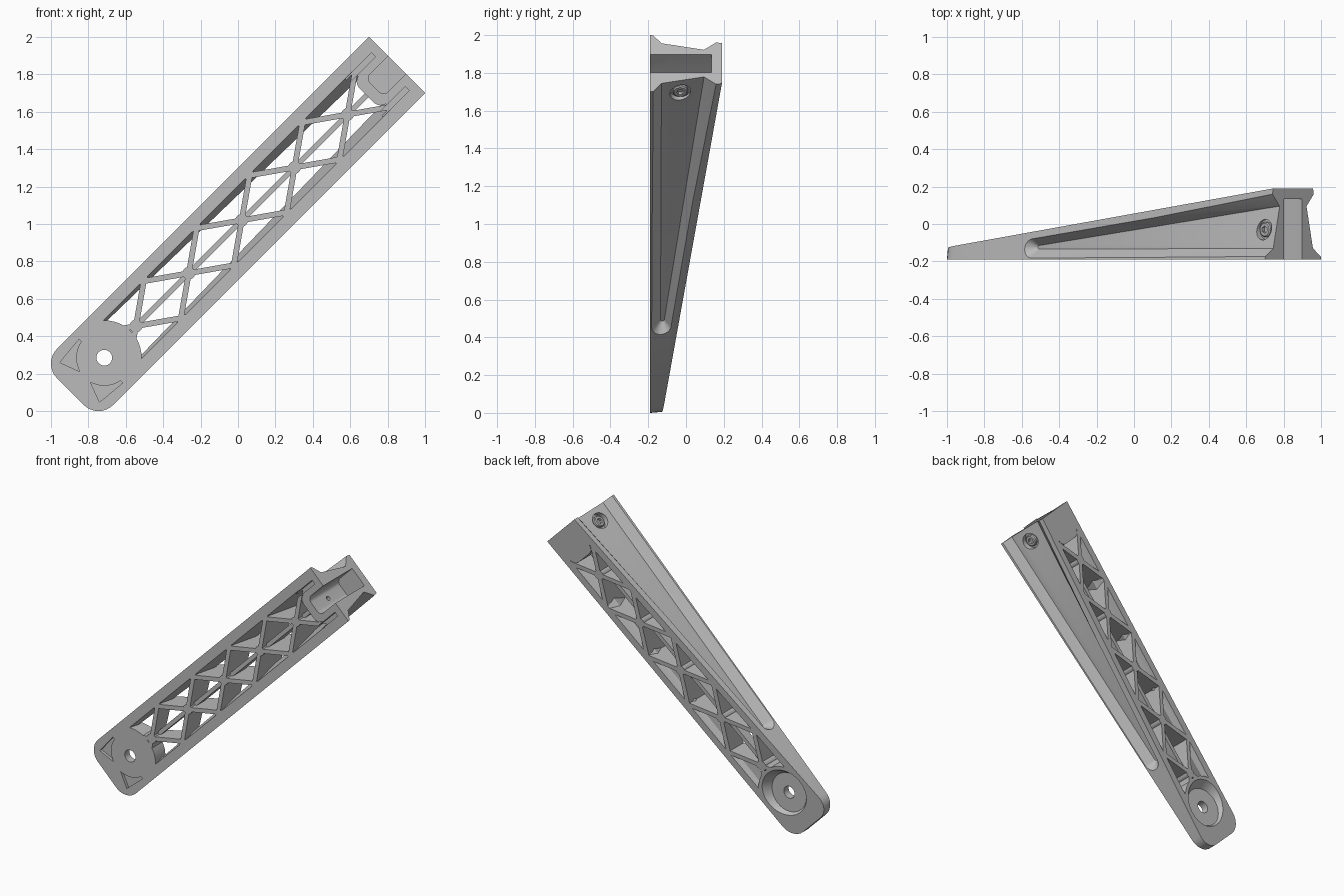
import bpy, bmesh, math
from mathutils import Vector

if "Cube" in bpy.data.objects:
    bpy.data.objects.remove(bpy.data.objects["Cube"], do_unlink=True)

grey = bpy.data.materials.new("plain_grey")
grey.use_nodes = True
colour = (0.5, 0.5, 0.5, 1)
grey.diffuse_color = colour
grey.node_tree.nodes["Principled BSDF"].inputs["Base Color"].default_value = colour

S = math.sqrt(0.5)
FRONT, END, PIVOT = -0.19, 1.91, -0.304


# Arm frame: u runs along the arm, v across it, y is depth
def place(u, v, y):
    return Vector(((u - v) * S - 0.5, y, (u + v) * S + 0.5))


def back(u):
    return 0.19 + 0.13 * (u - END)


def side(y):
    return 0.212 - 0.16 * (y - FRONT)


def volume(mesh):
    bm = bmesh.new()
    bm.from_mesh(mesh)
    v = bm.calc_volume(signed=True)
    bm.free()
    return v


# Closed triangulated solid through a list of matching rings
def loft(name, rings):
    bm = bmesh.new()
    loops = [[bm.verts.new(place(*p)) for p in ring] for ring in rings]
    n = len(loops[0])
    for a, b in zip(loops, loops[1:]):
        for i in range(n):
            j = (i + 1) % n
            bm.faces.new((a[i], a[j], b[j], b[i]))
    bm.faces.new(loops[0][::-1])
    bm.faces.new(loops[-1])
    bmesh.ops.triangulate(bm, faces=bm.faces[:])
    if bm.calc_volume(signed=True) < 0:
        bmesh.ops.reverse_faces(bm, faces=bm.faces[:])
    mesh = bpy.data.meshes.new(name)
    bm.to_mesh(mesh)
    bm.free()
    mesh.materials.append(grey)
    obj = bpy.data.objects.new(name, mesh)
    bpy.context.collection.objects.link(obj)
    return obj


def prism(name, outline, y0, y1):
    return loft(name, [[(u, v, y) for u, v in outline] for y in (y0, y1)])


def cylinder(name, centre, axis, stations, sides=40):
    rings = []
    for t, r in stations:
        ring = []
        for i in range(sides):
            a = math.tau * i / sides
            p = list(centre)
            p[axis] = t
            p[(axis + 1) % 3] += r * math.cos(a)
            p[(axis + 2) % 3] += r * math.sin(a)
            ring.append(tuple(p))
        rings.append(ring)
    return loft(name, rings)


def round_start(u0, u1, half, r, steps=8):
    # Rectangle whose two corners at u0 are rounded
    pts = [(u1, half)]
    for sign, start in ((1, 90), (-1, 180)):
        for i in range(steps + 1):
            a = math.radians(start + 90 * i / steps)
            pts.append((u0 + r + r * math.cos(a), sign * (half - r) + r * math.sin(a)))
    return pts + [(u1, -half)]


# Subtract cutters one by one, keeping the first solver whose volume is plausible
def cut(target, cutters):
    for c in cutters:
        c.hide_render = True
        before, size = volume(target.data), volume(c.data)
        for solver in ("MANIFOLD", "EXACT", "FLOAT"):
            m = target.modifiers.new("cut", "BOOLEAN")
            m.operation, m.solver, m.object = "DIFFERENCE", solver, c
            bpy.context.view_layer.update()
            graph = bpy.context.evaluated_depsgraph_get()
            mesh = bpy.data.meshes.new_from_object(target.evaluated_get(graph))
            target.modifiers.clear()
            after = volume(mesh)
            if max(0, before - size * 1.02) < after < before - 1e-7:
                target.data = mesh
                break
            bpy.data.meshes.remove(mesh)
        bpy.data.objects.remove(c, do_unlink=True)


# Drafted wedge-shaped arm with a rounded low end
outline = round_start(-0.56, END, 0.212, 0.11)
back_ring = [(u, v * side(back(u)) / 0.212, back(u)) for u, v in outline]
arm = loft("lattice_arm", [[(u, v, FRONT) for u, v in outline], back_ring])

# Hollow: narrows to a waist, then flares toward the back
low, high = -0.22, 1.72
rings = []
for kind in ("front", "waist", "back"):
    ring = []
    for u, s in ((low, -1), (high, -1), (high, 1), (low, 1)):
        if kind == "front":
            y = FRONT - 0.02
        elif kind == "waist":
            y = -0.12 + 0.2 * (u - low) / (high - low)
        else:
            y = back(u) + 0.02
        v = side(y) - 0.04 if kind == "back" else 0.145 - 0.2 * (y - FRONT)
        ring.append((u, s * v, y))
    rings.append(ring)
hollow = loft("hollow", rings)

# Crossed ribs, hubs, centre rib and end blocks that stay solid
keep = []
slope = Vector((0.2, 0.14)).normalized()
for k in range(5):
    node = Vector((-0.065 + 0.4 * k, 0))
    for s in (1, -1):
        d = Vector((slope.x, s * slope.y))
        n = Vector((-d.y, d.x)) * 0.015
        e = d * 0.31
        pts = [node - e - n, node + e - n, node + e + n, node - e + n]
        keep.append(prism("rib", pts, -0.3, 0.3))
    keep.append(cylinder("hub", (node.x, 0, 0), 2, [(-0.32, 0.034), (0.32, 0.034)], 16))
rib_ends = [[(u, -0.014, -0.145), (u, 0.014, -0.145), (u, 0.014, top), (u, -0.014, top)]
            for u, top in ((-0.3, -0.125), (1.8, 0.09))]
keep.append(loft("centre_rib", rib_ends))
keep.append(cylinder("pivot_pad", (PIVOT, 0, 0), 2, [(-0.34, 0.2), (0.34, 0.2)], 48))
keep.append(prism("slot_block", round_start(1.68, 2.0, 0.105, 0.05), -0.31, 0.31))
cut(hollow, keep)

# Long tapering groove with a rounded start on each side
cutters = [hollow]
for s in (1, -1):
    floor, mouth = [], []
    for i in range(13):
        a = math.radians(90 + 15 * i)
        c, n = math.cos(a), math.sin(a)
        floor.append((0.14 + 0.01 * c, s * 0.15, -0.125 + 0.01 * n))
        mouth.append((0.14 + 0.1 * c, s * 0.25, -0.122 + 0.09 * n))
    u = 1.96
    b = back(u)
    floor += [(u, s * 0.15, -0.13), (u, s * 0.10, b - 0.095)]
    mouth += [(u, s * 0.274, -0.22), (u, s * 0.21, b + 0.035)]
    cutters.append(loft("groove", [floor, mouth]))

    # Screw counterbore, front slit beside the slot, and corner crescent
    cutters.append(cylinder("counterbore", (1.82, 0, -0.03), 1,
                            [(s * 0.105, 0.055), (s * 0.3, 0.055)]))
    slit = [(u, s * v) for u, v in ((1.66, 0.112), (1.86, 0.112), (1.86, 0.142), (1.66, 0.142))]
    cutters.append(prism("slit", slit, -0.3, -0.14))
    crescent = [(-0.49, s * 0.15), (-0.33, s * 0.165)]
    for i in range(10):
        a = math.radians(100 + 65 * i / 9)
        crescent.append((PIVOT + 0.15 * math.cos(a), s * 0.15 * math.sin(a)))
    cutters.append(prism("crescent", crescent, -0.3, -0.17))

# Open end slot with its small hole, pivot hole and conical back dish
cutters.append(prism("end_slot", round_start(1.74, 2.0, 0.068, 0.035), -0.3, 0.135))
cutters.append(cylinder("cable_hole", (0, 0, -0.03), 0, [(1.62, 0.015), (1.78, 0.015)], 16))
cutters.append(cylinder("pivot_hole", (PIVOT, 0, 0), 2, [(-0.3, 0.042), (0.1, 0.042)]))
cutters.append(cylinder("back_dish", (PIVOT, 0, 0), 2, [(-0.137, 0.135), (-0.02, 0.215)], 48))
cut(arm, cutters)

# Socket-head screws in the counterbores
parts = [arm]
for s, label in ((1, "left"), (-1, "right")):
    head = cylinder(label + "_screw", (1.82, 0, -0.03), 1,
                    [(s * 0.09, 0.04), (s * 0.12, 0.04), (s * 0.126, 0.034)], 32)
    cut(head, [cylinder("socket", (1.82, 0, -0.03), 1,
                        [(s * 0.108, 0.02), (s * 0.15, 0.02)], 6)])
    parts.append(head)

# Smooth rounded faces, keep machined edges sharp
bpy.ops.object.select_all(action="DESELECT")
for p in parts:
    p.select_set(True)
bpy.context.view_layer.objects.active = arm
bpy.ops.object.shade_smooth_by_angle(angle=math.radians(25))
